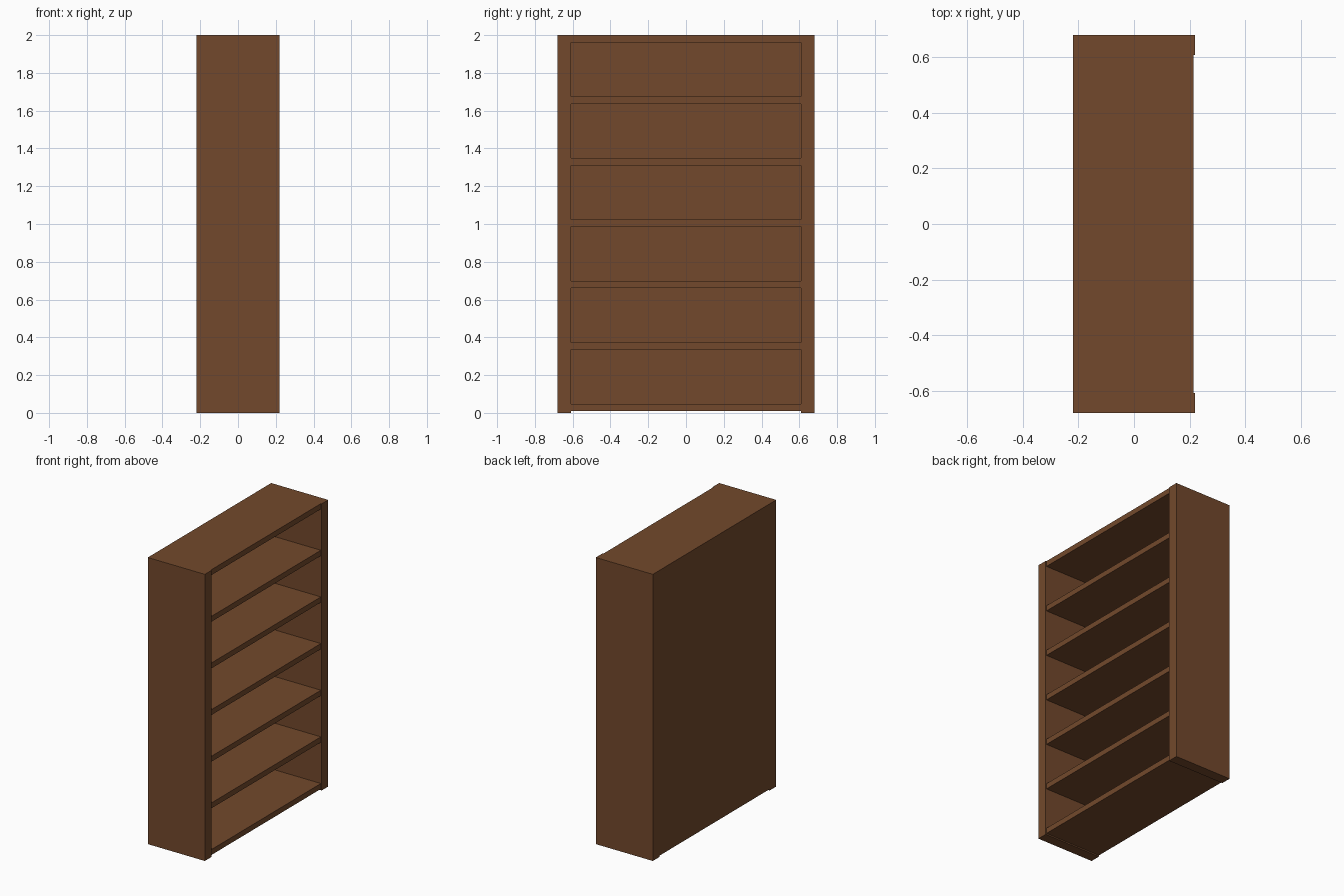
import bpy

if "Cube" in bpy.data.objects:
    bpy.data.objects.remove(bpy.data.objects["Cube"])

W, D, H = 0.22, 0.68, 2.0        # half depth (x), half width (y), height
SIDE_T, SHELF_T, BACK_T = 0.072, 0.038, 0.02
BASE, FRONT = 0.009, 0.214       # bottom gap and recessed shelf front
BAYS = 6

wood = bpy.data.materials.new("brown_wood")
wood.diffuse_color = (0.17, 0.066, 0.025, 1)
wood.use_nodes = True
wood.node_tree.nodes["Principled BSDF"].inputs["Base Color"].default_value = wood.diffuse_color


def box(name, lo, hi):
    bpy.ops.mesh.primitive_cube_add(size=1, location=[(a + b) / 2 for a, b in zip(lo, hi)])
    ob = bpy.context.object
    ob.name = name
    ob.scale = [b - a for a, b in zip(lo, hi)]
    bpy.ops.object.transform_apply(location=False, rotation=False, scale=True)
    ob.data.materials.append(wood)
    return ob


inner = D - SIDE_T

# upright side panels
box("left_side_panel", (-W, -D, 0), (W, -inner, H))
box("right_side_panel", (-W, inner, 0), (W, D, H))

# closed back
box("back_panel", (-W, -inner, BASE), (-W + BACK_T, inner, H))

# bottom board, shelves and top board, evenly spaced
pitch = (H - SHELF_T - BASE) / BAYS
for i in range(BAYS + 1):
    name = "bottom_board" if i == 0 else "top_board" if i == BAYS else f"shelf_{i}"
    z = BASE + i * pitch
    box(name, (-W + BACK_T, -inner, z), (FRONT, inner, z + SHELF_T))
